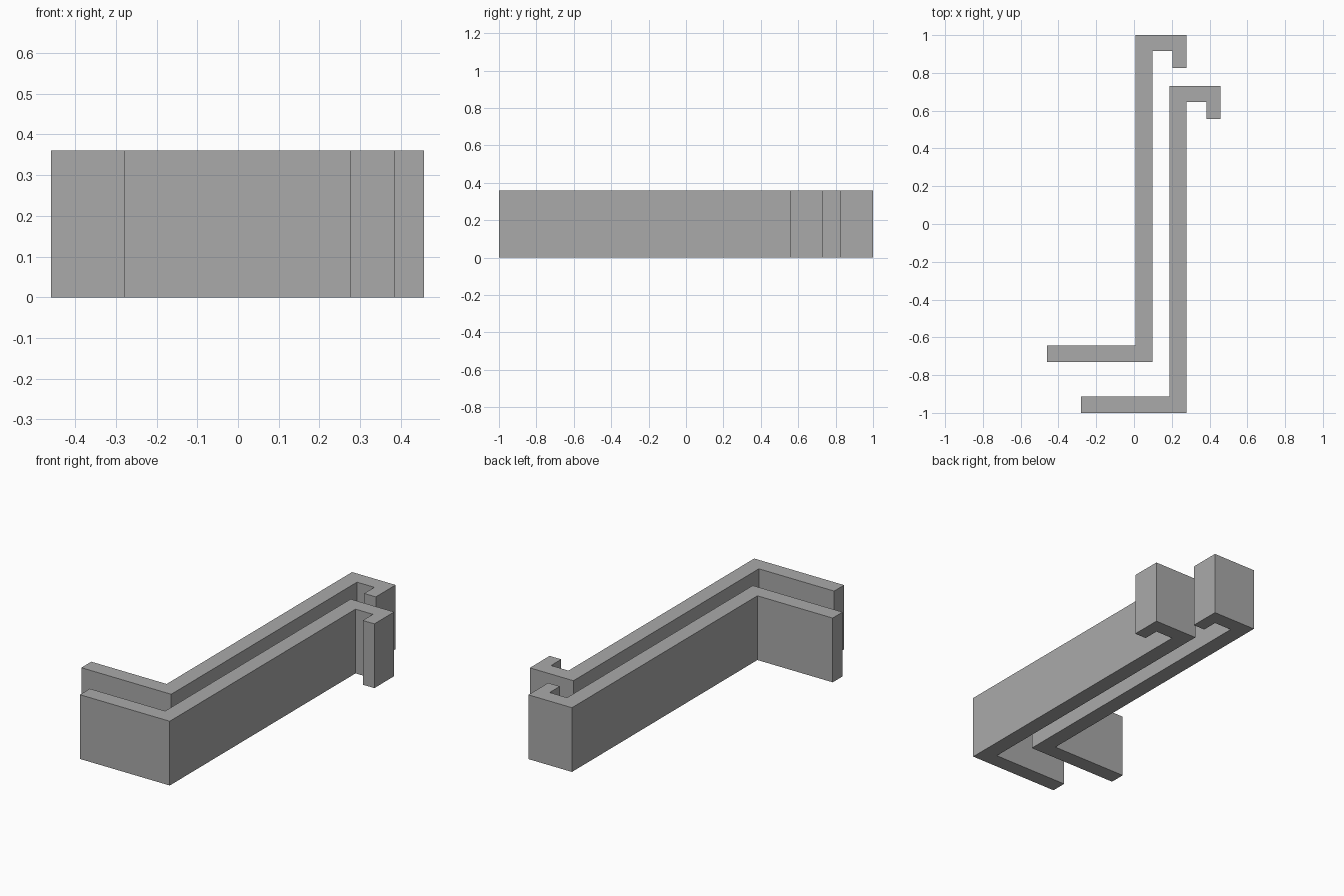
import bpy
import bmesh

cube = bpy.data.objects.get("Cube")
if cube:
    bpy.data.objects.remove(cube, do_unlink=True)

HEIGHT = 0.36

grey = bpy.data.materials.new("plain grey")
grey.use_nodes = True
colour = (0.4, 0.4, 0.4, 1)
grey.diffuse_color = colour
grey.node_tree.nodes["Principled BSDF"].inputs["Base Color"].default_value = colour

# Plan outline of one hook: foot, long stem, top arm and short lip
PROFILE = [
    (-0.28, -1.0), (0.277, -1.0), (0.277, 0.645), (0.385, 0.645),
    (0.385, 0.555), (0.457, 0.555), (0.457, 0.73), (0.187, 0.73),
    (0.187, -0.912), (-0.28, -0.912),
]


def make_hook(name, dx, dy):
    """Extrude the hook outline upward at the given plan offset."""
    bm = bmesh.new()
    base = bm.faces.new([bm.verts.new((x + dx, y + dy, 0)) for x, y in PROFILE])
    result = bmesh.ops.extrude_face_region(bm, geom=[base], use_keep_orig=True)
    top = [g for g in result["geom"] if isinstance(g, bmesh.types.BMVert)]
    bmesh.ops.translate(bm, verts=top, vec=(0, 0, HEIGHT))
    bmesh.ops.recalc_face_normals(bm, faces=bm.faces)
    mesh = bpy.data.meshes.new(name)
    bm.to_mesh(mesh)
    bm.free()
    mesh.materials.append(grey)
    bpy.context.collection.objects.link(bpy.data.objects.new(name, mesh))


# Two identical hooks, nested side by side
make_hook("front_hook", 0, 0)
make_hook("back_hook", -0.18, 0.27)
